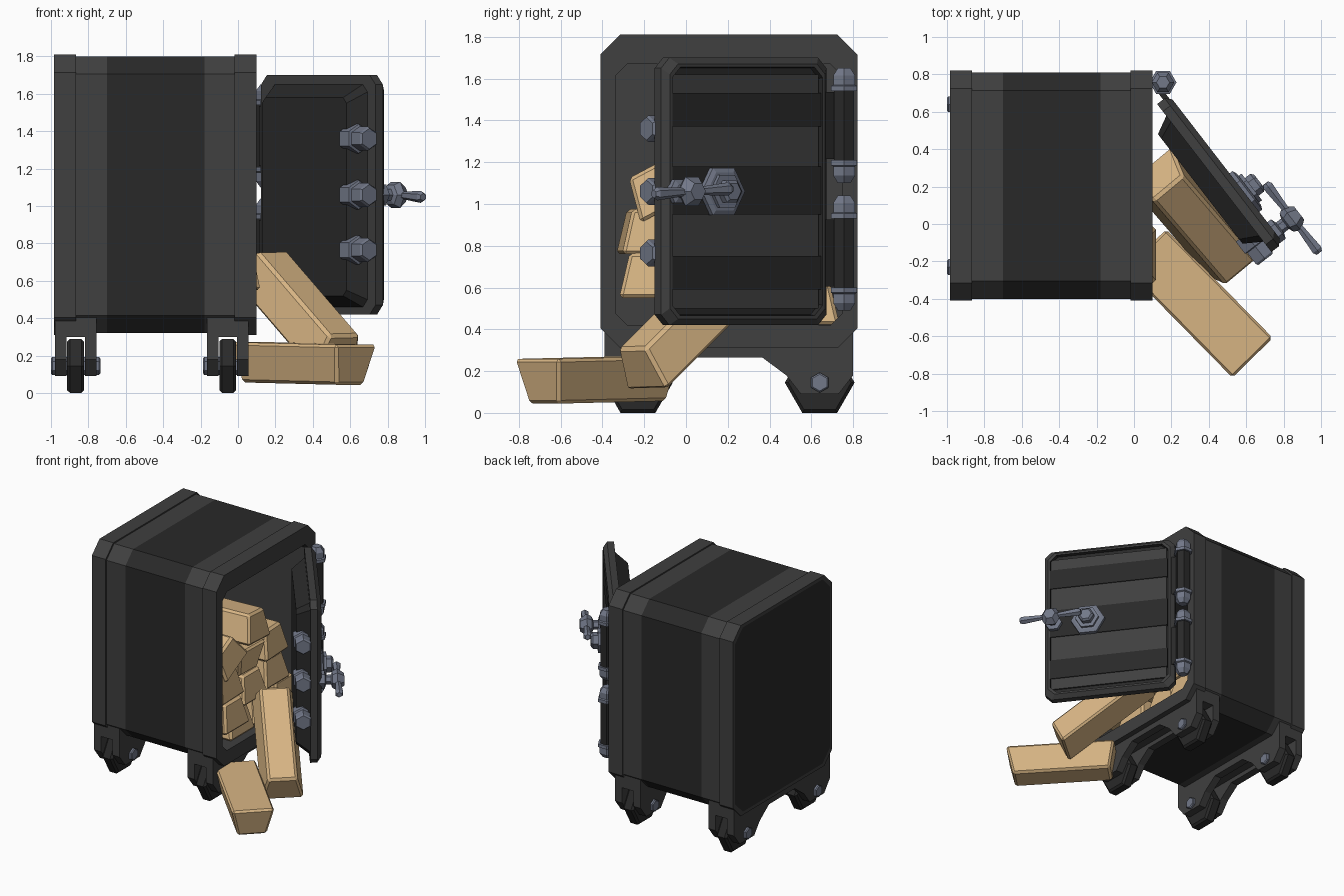
import bpy, bmesh
from math import radians, cos, sin, pi
from mathutils import Matrix, Vector

if "Cube" in bpy.data.objects:
    bpy.data.objects.remove(bpy.data.objects["Cube"])


def material(name, col):
    m = bpy.data.materials.new(name)
    m.diffuse_color = (*col, 1)
    m.use_nodes = True
    m.node_tree.nodes["Principled BSDF"].inputs["Base Color"].default_value = m.diffuse_color
    return m


DARK = material("dark_iron", (0.022, 0.022, 0.022))
IRON = material("iron", (0.05, 0.05, 0.05))
STEEL = material("steel", (0.17, 0.19, 0.25))
GOLD = material("gold", (0.68, 0.46, 0.23))
AX = Matrix.Rotation(radians(90), 4, 'Y')     # lathe axis along x
AY = Matrix.Rotation(radians(-90), 4, 'X')    # lathe axis along y
T = Matrix.Translation
I = Matrix.Identity(4)


def finish(name, bm, mats, M):
    bmesh.ops.recalc_face_normals(bm, faces=bm.faces[:])
    bm.transform(M)
    me = bpy.data.meshes.new(name)
    bm.to_mesh(me)
    bm.free()
    for m in mats:
        me.materials.append(m)
    ob = bpy.data.objects.new(name, me)
    bpy.context.collection.objects.link(ob)
    return ob


def loft(name, rings, M=I, mats=(IRON,), segs=None):
    """Skin rings of equal size, capped at both ends; segs = material per cap/strip."""
    bm = bmesh.new()
    vs = [[bm.verts.new(p) for p in r] for r in rings]
    n = len(rings[0])
    segs = segs or [0] * (len(rings) + 1)
    bm.faces.new(vs[0]).material_index = segs[0]
    for k in range(len(vs) - 1):
        for i in range(n):
            j = (i + 1) % n
            f = bm.faces.new((vs[k][i], vs[k][j], vs[k + 1][j], vs[k + 1][i]))
            f.material_index = segs[k + 1]
    bm.faces.new(vs[-1]).material_index = segs[-1]
    return finish(name, bm, mats, M)


def lathe(name, prof, M, mat=STEEL, n=6, phase=0.0):
    ring = [(cos(2 * pi * i / n + phase), sin(2 * pi * i / n + phase)) for i in range(n)]
    return loft(name, [[(r * a, r * b, h) for a, b in ring] for r, h in prof], M, (mat,))


def crect(a0, a1, b0, b1, c, i=0.0):
    """Rectangle with chamfered corners, inset by i."""
    a0, a1, b0, b1 = a0 + i, a1 - i, b0 + i, b1 - i
    return [(a0 + c, b0), (a1 - c, b0), (a1, b0 + c), (a1, b1 - c),
            (a1 - c, b1), (a0 + c, b1), (a0, b1 - c), (a0, b0 + c)]


# safe body: outer shell, flanges and hollow interior in one skin
def body_ring(x, i=0.0):
    return [(x, a, b) for a, b in crect(-0.41, 0.82, 0.31, 1.81, 0.095, i)]


def hole_ring(x):
    return [(x, a, b) for a, b in crect(-0.336, 0.746, 0.42, 1.67, 0.055)]


loft("safe_body",
     [body_ring(-0.985, 0.025), body_ring(-0.985), body_ring(-0.865), body_ring(-0.865, 0.01),
      body_ring(-0.70, 0.01), body_ring(-0.18, 0.01), body_ring(-0.02, 0.01), body_ring(-0.02),
      body_ring(0.10), hole_ring(0.10), hole_ring(-0.85)],
     mats=(IRON, DARK), segs=[1, 0, 0, 0, 0, 1, 0, 0, 0, 0, 0, 0])

# feet: fork plates, cross block, wheels and axle bolts
half = [(0.80, 0.415), (0.80, 0.18), (0.73, 0.09), (0.55, 0.09), (0.48, 0.18), (0.365, 0.265)]
fork = half + [(0.41 - y, z) for y, z in reversed(half)]
block = [(0.80, 0.415), (0.80, 0.30), (-0.39, 0.30), (-0.39, 0.415)]


def slab(name, pts, x0, x1):
    loft(name, [[(x, y, z) for y, z in pts] for x in (x0, x1)])


for tag, cx in (("back", -0.868), ("front", -0.055)):
    slab(tag + "_foot_block", block, cx - 0.111, cx + 0.111)
    for k, s in enumerate((-1, 1)):
        slab(f"{tag}_fork_plate_{k}", fork, cx + s * 0.111, cx + s * 0.05)
    for k, y in enumerate((-0.23, 0.64)):
        P = T((cx, y, 0.145)) @ AX
        lathe(f"{tag}_wheel_{k}", [(0.15, -0.045), (0.167, -0.03), (0.167, 0.03), (0.15, 0.045)],
              P, DARK, phase=pi / 6)
        lathe(f"{tag}_axle_bolt_{k}", [(0.04, -0.132), (0.048, -0.125), (0.048, 0.125), (0.04, 0.132)], P)

# open door, built in its own frame: x along the door, y outward
d = Vector((0.611, -0.791, 0))
nrm = Vector((0.791, 0.611, 0))
D = Matrix(((d.x, nrm.x, 0, 0.187), (d.y, nrm.y, 0, 0.69), (0, 0, 1, 0), (0, 0, 0, 1)))


def door_ring(v, i=0.0, c=0.05):
    return [(a, v, b) for a, b in crect(0, 1.0, 0.42, 1.70, c, i)]


loft("door",
     [[(a, -0.175, b) for a, b in crect(0.13, 0.87, 0.52, 1.58, 0.03)],
      [(a, -0.08, b) for a, b in crect(0.08, 0.93, 0.46, 1.65, 0.04)],
      door_ring(-0.08), door_ring(-0.03), door_ring(0, 0.03), door_ring(0, 0.045),
      door_ring(-0.025, 0.05)],
     D, (IRON, DARK), [1, 1, 0, 0, 0, 0, 1, 1])


def door_slat(name, u0, u1, z0, z1, v, mat):
    loft(name, [[(u0, y, z0), (u1, y, z0), (u1, y, z1), (u0, y, z1)] for y in (-0.04, v)], D, (mat,))


for k, (z0, z1) in enumerate(((0.50, 0.59), (0.75, 0.95), (1.18, 1.37), (1.53, 1.62))):
    door_slat(f"door_panel_{k}", 0.06, 0.95, z0, z1, -0.012, IRON)
for k, (z0, z1) in enumerate(((0.59, 0.75), (0.95, 1.18), (1.37, 1.53))):
    door_slat(f"door_band_{k}", 0.052, 0.955, z0, z1, -0.005, DARK)

# locking bolts on the free edge of the door
for k, z in enumerate((0.765, 1.06, 1.36)):
    lathe(f"locking_bolt_{k}", [(0.078, 0.84), (0.078, 0.92), (0.064, 0.925), (0.064, 1.0), (0.055, 1.012)],
          D @ T((0, -0.13, z)) @ AX)

# lock dial and turning handle
lathe("lock_dial", [(0.13, -0.02), (0.13, 0.02), (0.105, 0.03), (0.09, 0.03), (0.09, 0.05),
                    (0.06, 0.05), (0.06, 0.085), (0.045, 0.10)], D @ T((0.66, 0, 1.06)) @ AY)
HUB = D @ T((0.925, 0, 1.06))
lathe("handle_hub", [(0.065, -0.03), (0.065, 0.025), (0.035, 0.035), (0.035, 0.07),
                     (0.06, 0.08), (0.08, 0.115), (0.045, 0.165)], HUB @ AY)
lathe("handle_bar", [(0.02, -0.235), (0.032, -0.215), (0.02, -0.05), (0.02, 0.05),
                     (0.032, 0.215), (0.02, 0.235)],
      HUB @ T((0, 0.12, 0)) @ Matrix.Rotation(radians(3), 4, 'Y') @ AX)

# hinges: dark barrel with a stepped cap at each end, and a leaf on the door
for k, zc in enumerate((0.765, 1.375)):
    P = T((0.155, 0.757, zc))
    lathe(f"hinge_barrel_{k}", [(0.055, -0.2), (0.055, 0.2)], P, DARK)
    for j, s in enumerate((-1, 1)):
        lathe(f"hinge_cap_{k}_{j}", [(0.072, s * 0.165), (0.072, s * 0.19), (0.06, s * 0.195),
                                     (0.06, s * 0.24), (0.035, s * 0.275)], P)
    loft(f"hinge_leaf_{k}", [[(u, v, z) for u, v in ((-0.07, -0.04), (0.03, -0.04), (0.03, -0.01), (-0.07, -0.01))]
                             for z in (zc - 0.16, zc + 0.16)], D, (DARK,))


# gold bars: tapered block, wide base down, bevelled edges
def bar(name, M, L=0.82, W=0.31, H=0.215):
    bm = bmesh.new()
    bmesh.ops.create_cube(bm, size=1)
    for v in bm.verts:
        top = v.co.z > 0
        v.co = (v.co.x * (L - 0.09 * top), v.co.y * (W - 0.10 * top), v.co.z * H)
    bmesh.ops.bevel(bm, geom=bm.edges[:], offset=0.016, segments=1, affect='EDGES', profile=0.5)
    finish(name, bm, (GOLD,), M)


def rot(a, axis):
    return Matrix.Rotation(radians(a), 4, axis)


# bar on the ground, upside down
bar("gold_bar_on_ground", T((0.348, -0.424, 0.158)) @ rot(-45.5, 'Z') @ rot(1, 'Y') @ rot(180, 'X'))
# bar leaning out of the opening
ax = Vector((0.52, -0.605, -0.605)).normalized()
up = Vector((0.37, -0.47, 0.79))
up = (up - ax * up.dot(ax)).normalized()
side = up.cross(ax)
R = Matrix((ax, side, up)).transposed().to_4x4()
bar("gold_bar_leaning", T((0.337, 0.017, 0.45)) @ R, L=0.84)
# pile inside: x of centre, y, z of base, roll, yaw
pile = [(-0.36, 0.0, 0.422, 0, 0), (-0.38, 0.32, 0.422, 0, 0), (-0.37, 0.58, 0.422, 0, 0),
        (-0.29, -0.165, 0.55, 0, 0), (-0.36, 0.16, 0.635, 0, 0), (-0.39, 0.48, 0.635, 0, 0),
        (-0.34, -0.165, 0.76, 0, 2), (-0.37, 0.15, 0.85, 180, -2), (-0.40, 0.47, 0.85, 0, 3),
        (-0.35, -0.13, 0.97, 28, 0), (-0.38, 0.22, 1.065, -6, 4)]
for k, (x, y, z, roll, yaw) in enumerate(pile):
    bar(f"gold_bar_{k}", T((x, y, z + 0.1075)) @ rot(yaw, 'Z') @ rot(roll, 'X'))
